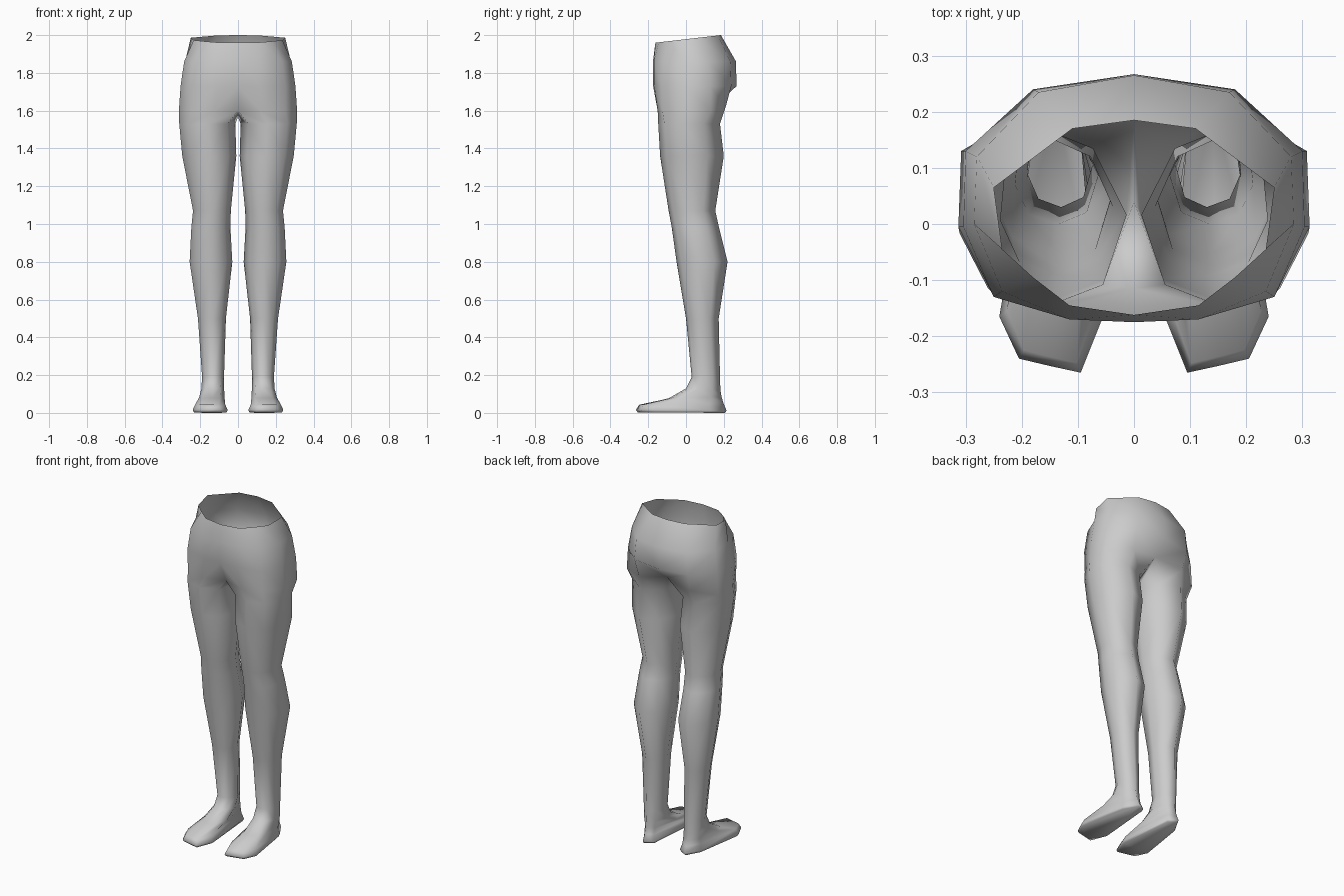
import bpy, bmesh

if "Cube" in bpy.data.objects:
    bpy.data.objects.remove(bpy.data.objects["Cube"])

skin = bpy.data.materials.new("plain_grey")
skin.diffuse_color = (0.6, 0.6, 0.6, 1)
skin.use_nodes = True
skin.node_tree.nodes["Principled BSDF"].inputs["Base Color"].default_value = skin.diffuse_color

# Ring order: front-inner, front, front-outer, outer-front, outer-back, back, back-inner, inner
LEG_SECTION = [(.14, .12), (.48, 0), (.83, .1), (1, .4), (.96, .74), (.58, 1), (.2, .86), (0, .5)]

# Pelvis half rows, from centre front round to centre back
waist = [(x, y, 1.96 + (y + .16) * .116) for x, y in
         [(0, -.162), (.115, -.145), (.18, -.095), (.235, -.045), (.25, .065), (.11, .17), (0, .185)]]
hip_high = [(x, y, 1.86) for x, y in
            [(0, -.175), (.115, -.17), (.235, -.12), (.285, 0), (.28, .12), (.17, .235), (0, .265)]]
hip_low = [(x, y, 1.73) for x, y in
           [(0, -.174), (.115, -.168), (.25, -.13), (.304, -.005), (.3, .13), (.18, .24), (0, .267)]]
crotch = [(0, -.115, 1.6), (.12, -.15, 1.6), (.25, -.125, 1.6), (.313, -.005, 1.6),
          (.308, .13, 1.6), (.17, .21, 1.62), (0, .185, 1.65), (0, .04, 1.565)]

# Leg rows: height, inner x, outer x, front y, back y
LEG_ROWS = [(1.53, .014, .311, -.147, .18), (1.36, .009, .295, -.137, .2), (1.07, .038, .238, -.092, .155),
            (.98, .04, .247, -.075, .175), (.8, .03, .256, -.05, .22), (.5, .064, .212, 0, .173),
            (.19, .074, .19, .03, .18)]

# Foot outline, in ring order
SOLE = [(.095, -.265), (.15, -.253), (.205, -.24), (.24, -.165),
        (.19, .13), (.14, .215), (.088, .185), (.055, -.165)]


def leg_ring(z, x0, x1, y0, y1):
    return [(x0 + (x1 - x0) * u, y0 + (y1 - y0) * v, z) for u, v in LEG_SECTION]


def foot_ring(scale, toe_z, heel_z):
    ring = []
    for x, y in SOLE:
        t = (y + .265) / .48
        ring.append((.145 + (x - .145) * scale, -.02 + (y + .02) * (.5 + scale / 2),
                     toe_z + (heel_z - toe_z) * t))
    return ring


def mix(a, b, t, front_z, back_z):
    ring = []
    for p, q in zip(a, b):
        y = p[1] + (q[1] - p[1]) * t
        ring.append([p[0] + (q[0] - p[0]) * t, y, 0])
    low, high = min(p[1] for p in ring), max(p[1] for p in ring)
    for p in ring:
        p[2] = front_z + (back_z - front_z) * (p[1] - low) / (high - low)
    return ring


bm = bmesh.new()


def add(points):
    return [bm.verts.new(p) for p in points]


def bridge(a, b, count, closed):
    n = count if closed else count - 1
    for i in range(n):
        j = (i + 1) % count
        bm.faces.new((a[i], b[i], b[j], a[j]))


# Pelvis shell, open at the waist and along the centre line
rows = [add(r) for r in (waist, hip_high, hip_low, crotch)]
for a, b in zip(rows, rows[1:]):
    bridge(a, b, 7, False)

# Leg, ankle and foot
ankle = leg_ring(*LEG_ROWS[-1])
toe_top = foot_ring(.86, .043, .05)
rings = [leg_ring(*r) for r in LEG_ROWS]
rings.append(mix(ankle, toe_top, .11, .13, .12))
rings.append(mix(ankle, toe_top, .45, .078, .085))
rings += [toe_top, foot_ring(1, .016, .012), foot_ring(.93, .003, 0)]
previous = rows[-1]
for ring in rings:
    current = add(ring)
    bridge(previous, current, 8, True)
    previous = current
bm.faces.new(previous)
bmesh.ops.recalc_face_normals(bm, faces=bm.faces)
# Make the open shell face outwards
bm.faces.ensure_lookup_table()
if bm.faces[0].normal.y > 0:
    bmesh.ops.reverse_faces(bm, faces=bm.faces)
for f in bm.faces:
    f.smooth = True

mesh = bpy.data.meshes.new("hips_and_legs")
bm.to_mesh(mesh)
bm.free()
mesh.materials.append(skin)
body = bpy.data.objects.new("hips_and_legs", mesh)
bpy.context.collection.objects.link(body)
mirror = body.modifiers.new("mirror", 'MIRROR')
mirror.use_clip = True
mirror.merge_threshold = .001
